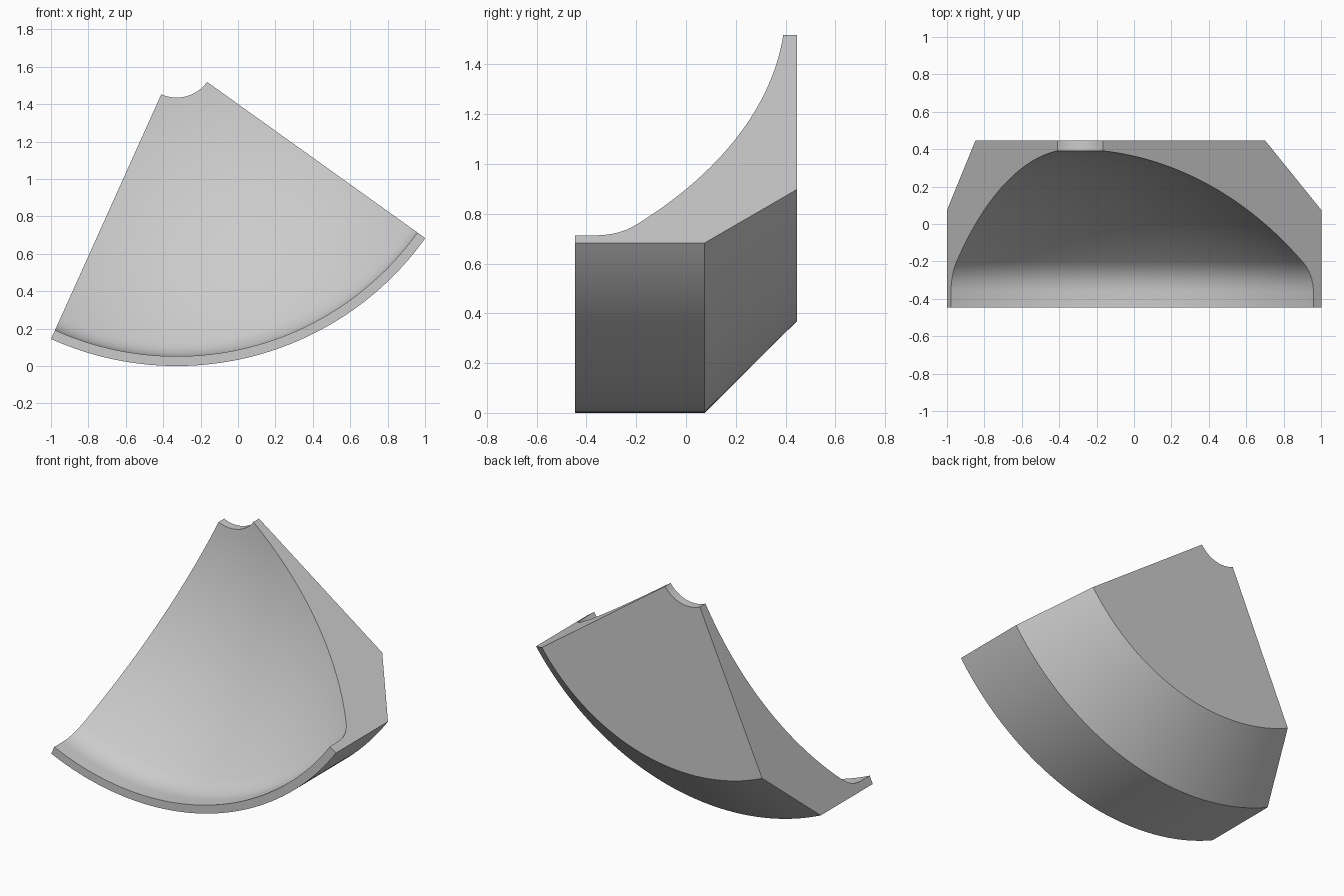
import bpy, bmesh, math

default_cube = bpy.data.objects.get("Cube")
if default_cube:
    bpy.data.objects.remove(default_cube, do_unlink=True)

# Axis of revolution runs along y through this point
AXIS_X, AXIS_Z = -0.328, 1.635
OUTER, HOLE, RIM = 1.635, 0.2, 1.583
HALF_DEPTH, CHAMFER_Y, BACK_RADIUS = 0.447, 0.075, 1.265
DISH_RADIUS, DISH_APEX = 2.2, 0.4
BLEND_START, BLEND_END_Y = 1.515, -0.365
START, END, STEPS = math.radians(-24.25), math.radians(54.4), 72


def dish_y(r):
    return DISH_APEX - DISH_RADIUS + math.sqrt(DISH_RADIUS ** 2 - r * r)


def section():
    """Closed cross-section as (radius, y) pairs."""
    # Flat back, chamfer, outer wall and front rim
    pts = [(HOLE, HALF_DEPTH), (BACK_RADIUS, HALF_DEPTH), (OUTER, CHAMFER_Y),
           (OUTER, -HALF_DEPTH), (RIM, -HALF_DEPTH)]
    # Rounded blend from the rim into the dish
    a, b, c = (RIM, BLEND_END_Y), (RIM, dish_y(RIM)), (BLEND_START, dish_y(BLEND_START))
    for i in range(11):
        t = i / 10
        pts.append(tuple((1 - t) ** 2 * p + 2 * t * (1 - t) * q + t * t * s
                         for p, q, s in zip(a, b, c)))
    # Spherical dish up to the centre hole
    for i in range(1, 31):
        r = BLEND_START + (HOLE - BLEND_START) * i / 30
        pts.append((r, dish_y(r)))
    return pts


# Sweep the section through the sector
bm = bmesh.new()
profile = section()
rings = []
for s in range(STEPS + 1):
    ang = START + (END - START) * s / STEPS
    rings.append([bm.verts.new((AXIS_X + r * math.sin(ang), y,
                                AXIS_Z - r * math.cos(ang))) for r, y in profile])
n = len(profile)
for ring, nxt in zip(rings, rings[1:]):
    for i in range(n):
        j = (i + 1) % n
        bm.faces.new((ring[i], ring[j], nxt[j], nxt[i]))

# Flat cut ends
caps = [bm.faces.new(rings[0]), bm.faces.new(rings[-1])]
bmesh.ops.recalc_face_normals(bm, faces=bm.faces)
bmesh.ops.triangulate(bm, faces=caps)

mesh = bpy.data.meshes.new("dish_sector")
bm.to_mesh(mesh)
bm.free()
sector = bpy.data.objects.new("dish_sector", mesh)
bpy.context.collection.objects.link(sector)

# Plain grey material
grey = bpy.data.materials.new("light grey")
grey.use_nodes = True
colour = (0.6, 0.6, 0.6, 1)
grey.diffuse_color = colour
grey.node_tree.nodes["Principled BSDF"].inputs["Base Color"].default_value = colour
mesh.materials.append(grey)

bpy.ops.object.select_all(action='DESELECT')
sector.select_set(True)
bpy.context.view_layer.objects.active = sector
bpy.ops.object.shade_smooth_by_angle(angle=math.radians(30))
